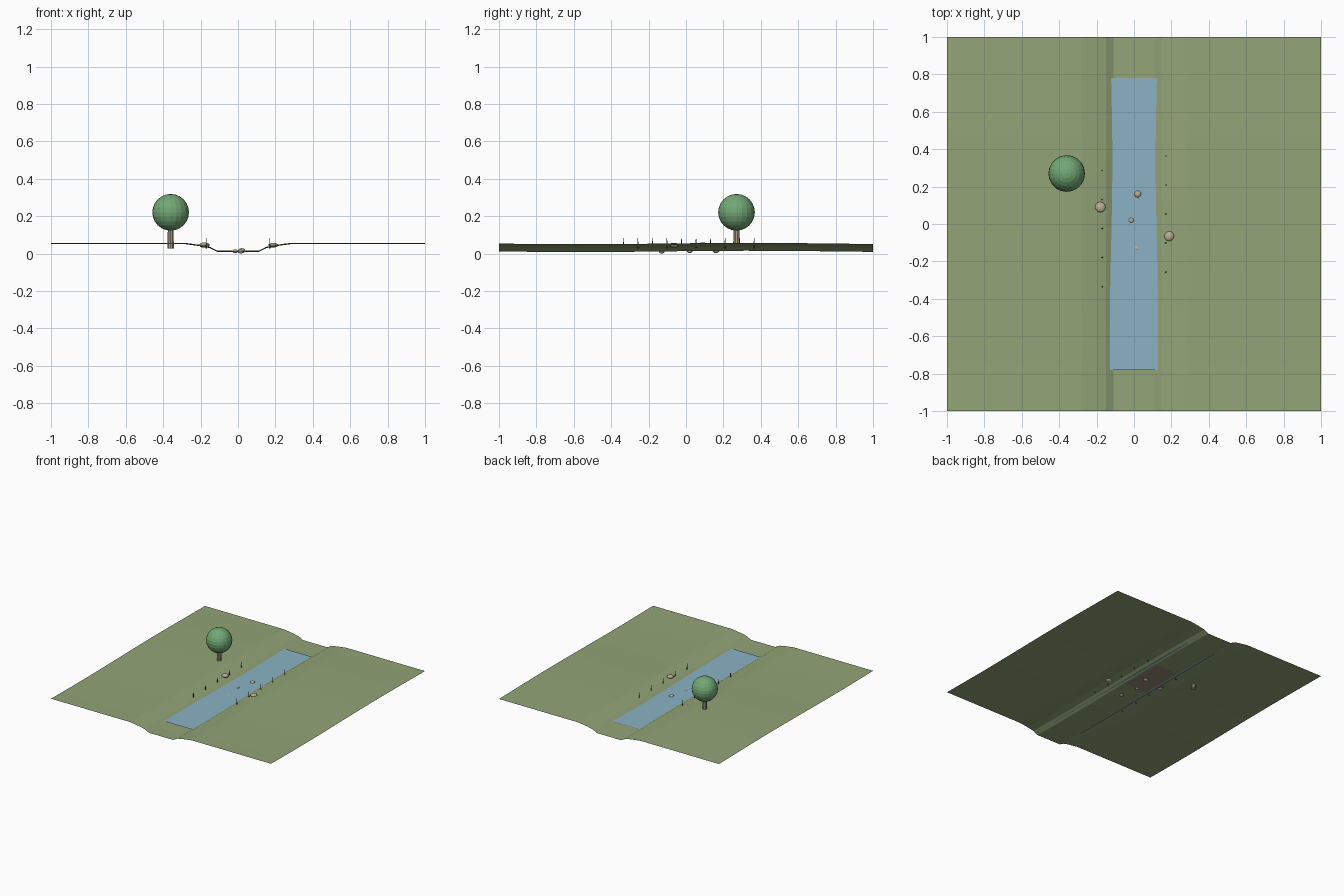
import bpy, bmesh, math

if "Cube" in bpy.data.objects:
    bpy.data.objects.remove(bpy.data.objects["Cube"])


def material(name, rgb):
    m = bpy.data.materials.new(name)
    m.diffuse_color = (*rgb, 1)
    m.use_nodes = True
    m.node_tree.nodes["Principled BSDF"].inputs["Base Color"].default_value = m.diffuse_color
    return m


GRASS = material("meadow green", (0.29, 0.37, 0.185))
WATER = material("water blue", (0.26, 0.45, 0.56))
BED = material("stream bed brown", (0.30, 0.25, 0.19))
LEAF = material("leaf green", (0.17, 0.39, 0.18))
BARK = material("bark brown", (0.42, 0.34, 0.26))
STONE = material("stone beige", (0.50, 0.42, 0.31))
REED = material("reed dark green", (0.07, 0.14, 0.05))


def finish(name, bm, mat):
    me = bpy.data.meshes.new(name)
    bm.to_mesh(me)
    bm.free()
    me.materials.append(mat)
    ob = bpy.data.objects.new(name, me)
    bpy.context.collection.objects.link(ob)
    return ob


def sheet(name, xs, ys, height, mat):
    """Grid surface over the given x and y stations."""
    bm = bmesh.new()
    rows = [[bm.verts.new((x, y, height(x, y))) for x in xs] for y in ys]
    for a, b in zip(rows, rows[1:]):
        for i in range(len(xs) - 1):
            bm.faces.new((a[i], a[i + 1], b[i + 1], b[i]))
    return finish(name, bm, mat)


def ball(name, loc, size, seg, rings, mat):
    bm = bmesh.new()
    bmesh.ops.create_uvsphere(bm, u_segments=seg, v_segments=rings, radius=1)
    ob = finish(name, bm, mat)
    ob.location, ob.scale = loc, size
    return ob


def cone(name, x, y, z0, z1, r0, r1, seg, mat):
    bm = bmesh.new()
    bmesh.ops.create_cone(bm, cap_ends=True, segments=seg, radius1=r0,
                          radius2=r1, depth=z1 - z0)
    ob = finish(name, bm, mat)
    ob.location = (x, y, (z0 + z1) / 2)
    return ob


# Meadow with a stepped channel and a gentle roll along its length
half = [(0, 0.013), (0.11, 0.013), (0.15, 0.034), (0.20, 0.044), (0.28, 0.055), (1, 0.055)]
profile = [(-x, z) for x, z in half[:0:-1]] + half
level = dict(profile)
sheet("meadow", [p[0] for p in profile], [-1 + i / 16 for i in range(33)],
      lambda x, y: level[x] + 0.0035 * math.sin(3.5 * y + 0.4), GRASS)

# Stream bed and water surface
sheet("stream_bed", (-0.10, 0.10), (-0.2, 0.38), lambda x, y: 0.0145, BED)
sheet("stream_water", (-0.135, 0.135), (-0.78, 0.78), lambda x, y: 0.0195, WATER)

# Tree
cone("tree_trunk", -0.36, 0.27, 0.028, 0.14, 0.018, 0.016, 10, BARK)
ball("tree_canopy", (-0.36, 0.27, 0.222), (0.098,) * 3, 20, 12, LEAF)

# Stones on the banks and in the stream
for i, (x, y, z, r) in enumerate([(-0.18, 0.09, 0.047, 0.028), (0.188, -0.065, 0.046, 0.026),
                                  (0.02, 0.16, 0.017, 0.019), (-0.015, 0.02, 0.014, 0.015),
                                  (0.015, -0.13, 0.012, 0.015)]):
    ball(f"stone_{i + 1}", (x, y, z), (r, r, r * (0.5 if i < 2 else 0.7)), 12, 8, STONE)

# Reeds alternating along both banks
for i in range(10):
    cone(f"reed_{i + 1}", 0.17 if i % 2 else -0.17, -0.335 + i * 0.0777,
         0.028, 0.085, 0.004, 0.001, 6, REED)

# Rest the lowest stone on the floor plane
bpy.context.view_layer.update()
low = min((o.matrix_world @ v.co).z for o in bpy.data.objects for v in o.data.vertices)
for o in bpy.data.objects:
    o.location.z -= low
